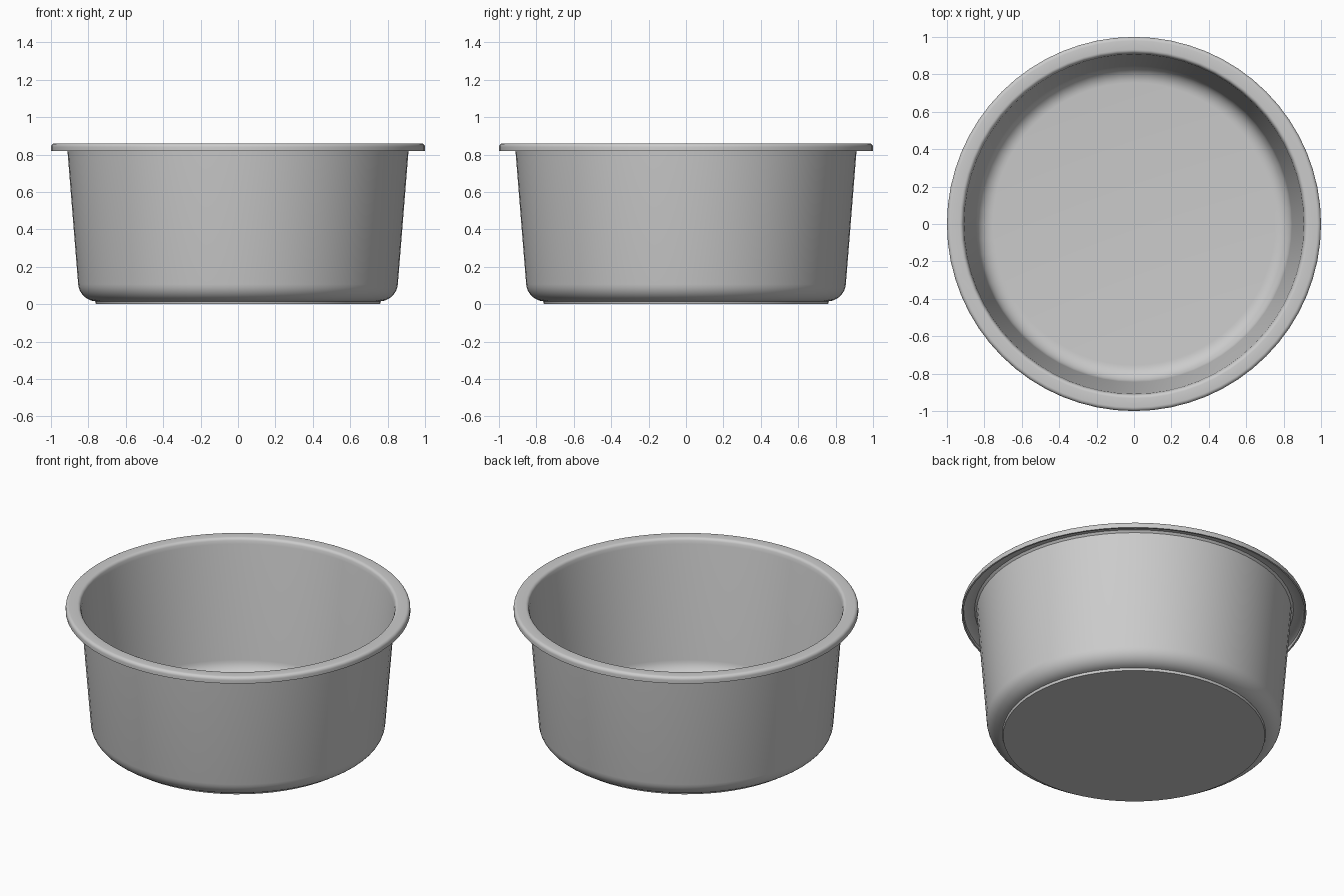
import bpy, bmesh, math

if "Cube" in bpy.data.objects:
    bpy.data.objects.remove(bpy.data.objects["Cube"])

SEGMENTS = 64


def arc(cr, cz, radius, start, end, steps):
    """Profile points (r, z) along an arc, angles in degrees."""
    pts = []
    for i in range(steps + 1):
        a = math.radians(start + (end - start) * i / steps)
        pts.append((cr + radius * math.cos(a), cz + radius * math.sin(a)))
    return pts


def lathe(name, profile):
    """Spin a profile that starts and ends on the z axis."""
    bm = bmesh.new()
    rings = []
    for r, z in profile:
        if r < 1e-6:
            rings.append([bm.verts.new((0, 0, z))])
        else:
            rings.append([bm.verts.new((r * math.cos(math.tau * i / SEGMENTS),
                                        r * math.sin(math.tau * i / SEGMENTS), z))
                          for i in range(SEGMENTS)])
    for a, b in zip(rings, rings[1:]):
        for i in range(SEGMENTS):
            j = (i + 1) % SEGMENTS
            corners = [a[i % len(a)], a[j % len(a)], b[j % len(b)], b[i % len(b)]]
            bm.faces.new(list(dict.fromkeys(corners)))
    bmesh.ops.recalc_face_normals(bm, faces=bm.faces)
    mesh = bpy.data.meshes.new(name)
    bm.to_mesh(mesh)
    bm.free()
    obj = bpy.data.objects.new(name, mesh)
    bpy.context.collection.objects.link(obj)
    bpy.context.view_layer.objects.active = obj
    obj.select_set(True)
    bpy.ops.object.shade_smooth_by_angle(angle=math.radians(35))
    obj.select_set(False)
    return obj


# Raised foot disc and outer wall
profile = [(0, 0), (0.76, 0), (0.764, 0.016)]
profile += arc(0.755, 0.115, 0.1, -85, -5, 8)
profile += [(0.913, 0.835)]
# Hollow underside of the turned-down lip
profile += [(0.925, 0.847), (0.975, 0.847), (0.988, 0.838), (0.99, 0.82)]
# Outer edge and rounded top of the lip
profile += [(1.0, 0.82)]
profile += arc(0.98, 0.84, 0.02, 0, 90, 5)
profile += arc(0.932, 0.84, 0.02, 90, 165, 4)
# Inner wall and floor
profile += [(0.908, 0.825)]
profile += arc(0.755, 0.12, 0.09, -5, -90, 8)
profile += [(0, 0.03)]

lathe("round_pan", profile)
